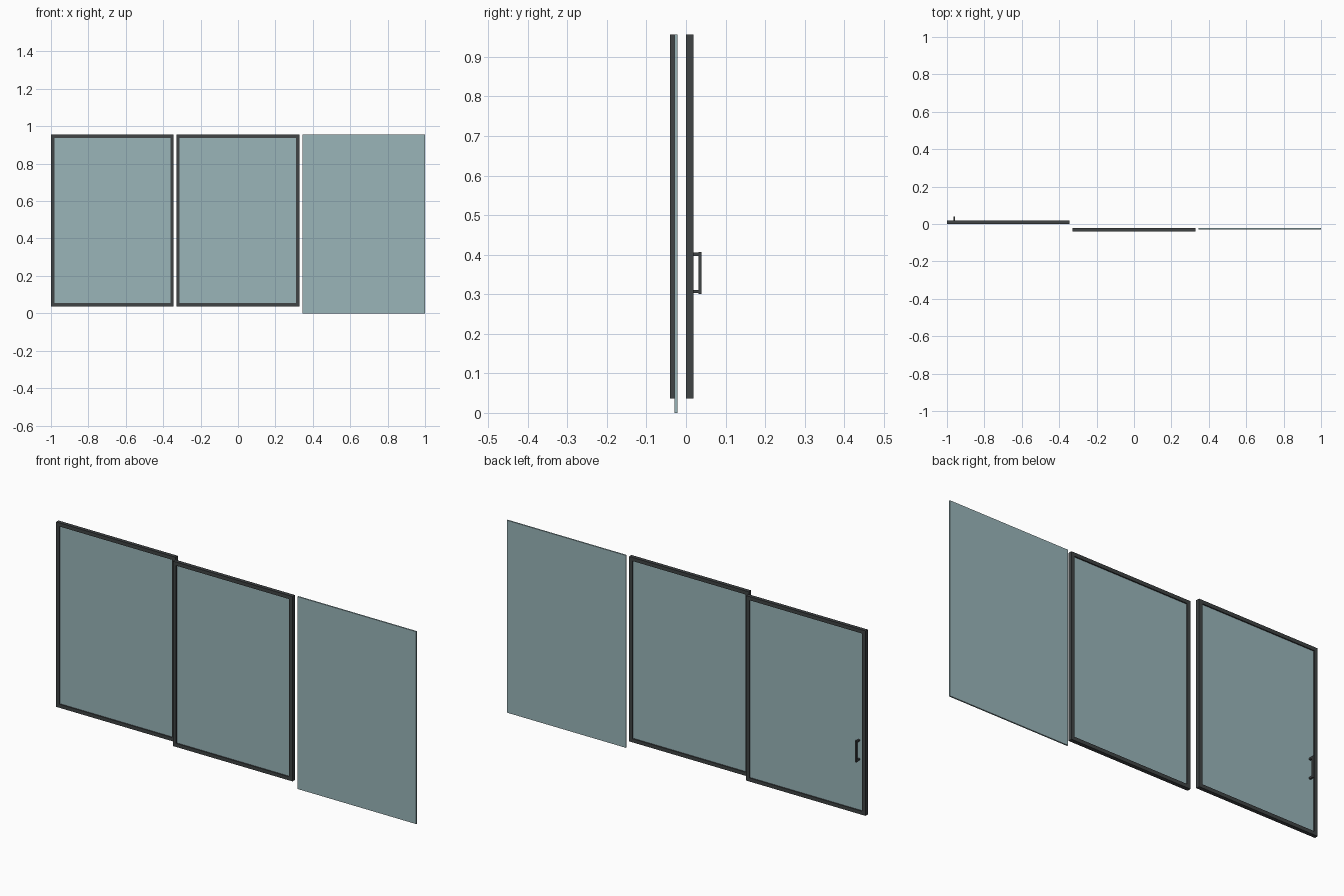
import bpy, bmesh

if "Cube" in bpy.data.objects:
    bpy.data.objects.remove(bpy.data.objects["Cube"])


def material(name, rgb):
    m = bpy.data.materials.new(name)
    m.diffuse_color = (*rgb, 1.0)
    m.use_nodes = True
    m.node_tree.nodes["Principled BSDF"].inputs["Base Color"].default_value = m.diffuse_color
    return m


GLASS = material("blue_grey_glass", (0.32, 0.46, 0.485))
METAL = material("dark_grey_metal", (0.05, 0.056, 0.058))


def finish(name, bm, mat):
    bmesh.ops.recalc_face_normals(bm, faces=bm.faces)
    me = bpy.data.meshes.new(name)
    bm.to_mesh(me)
    bm.free()
    me.materials.append(mat)
    ob = bpy.data.objects.new(name, me)
    bpy.context.collection.objects.link(ob)
    return ob


def box(name, x, y, z, mat):
    """Box from (min, max) pairs on each axis."""
    bm = bmesh.new()
    bmesh.ops.create_cube(bm, size=1)
    for v in bm.verts:
        v.co = [r[0] if c < 0 else r[1] for c, r in zip(v.co, (x, y, z))]
    return finish(name, bm, mat)


def frame(name, x, y, z, bar, mat):
    """Mitred rectangular frame swept around an opening."""
    bm = bmesh.new()
    corners = ((0, 0), (1, 0), (1, 1), (0, 1))
    rings = []
    for i, k in corners:
        sx, sz = (bar, -bar)[i], (bar, -bar)[k]
        rings.append([bm.verts.new((x[i] + d * sx, yy, z[k] + d * sz))
                      for d, yy in ((0, y[0]), (1, y[0]), (1, y[1]), (0, y[1]))])
    for a in range(4):
        r, s = rings[a], rings[(a + 1) % 4]
        for b in range(4):
            c = (b + 1) % 4
            bm.faces.new((r[b], s[b], s[c], r[c]))
    return finish(name, bm, mat)


BAR, TOP, BOTTOM = 0.018, 0.956, 0.037


def framed_panel(prefix, x, y):
    frame(prefix + "_frame", x, y, (BOTTOM, TOP), BAR, METAL)
    mid = (y[0] + y[1]) / 2
    inset = BAR - 0.002
    box(prefix + "_glass", (x[0] + inset, x[1] - inset), (mid - 0.0035, mid + 0.0035),
        (BOTTOM + inset, TOP - inset), GLASS)


# Sliding panels on two tracks, and the fixed frameless pane
framed_panel("sliding_door", (-1.0, -0.344), (0.0, 0.0185))
framed_panel("middle_panel", (-0.33, 0.328), (-0.0405, -0.0215))
box("fixed_pane", (0.346, 1.0), (-0.0285, -0.0215), (0.0, TOP), GLASS)

# Pull handle on the back of the sliding door, fixed near its outer edge
HX = (-0.965, -0.956)
box("handle_grip", HX, (0.0315, 0.0395), (0.301, 0.407), METAL)
for label, z in (("lower", 0.307), ("upper", 0.401)):
    box("handle_mount_" + label, HX, (0.0125, 0.033), (z - 0.004, z + 0.004), METAL)
